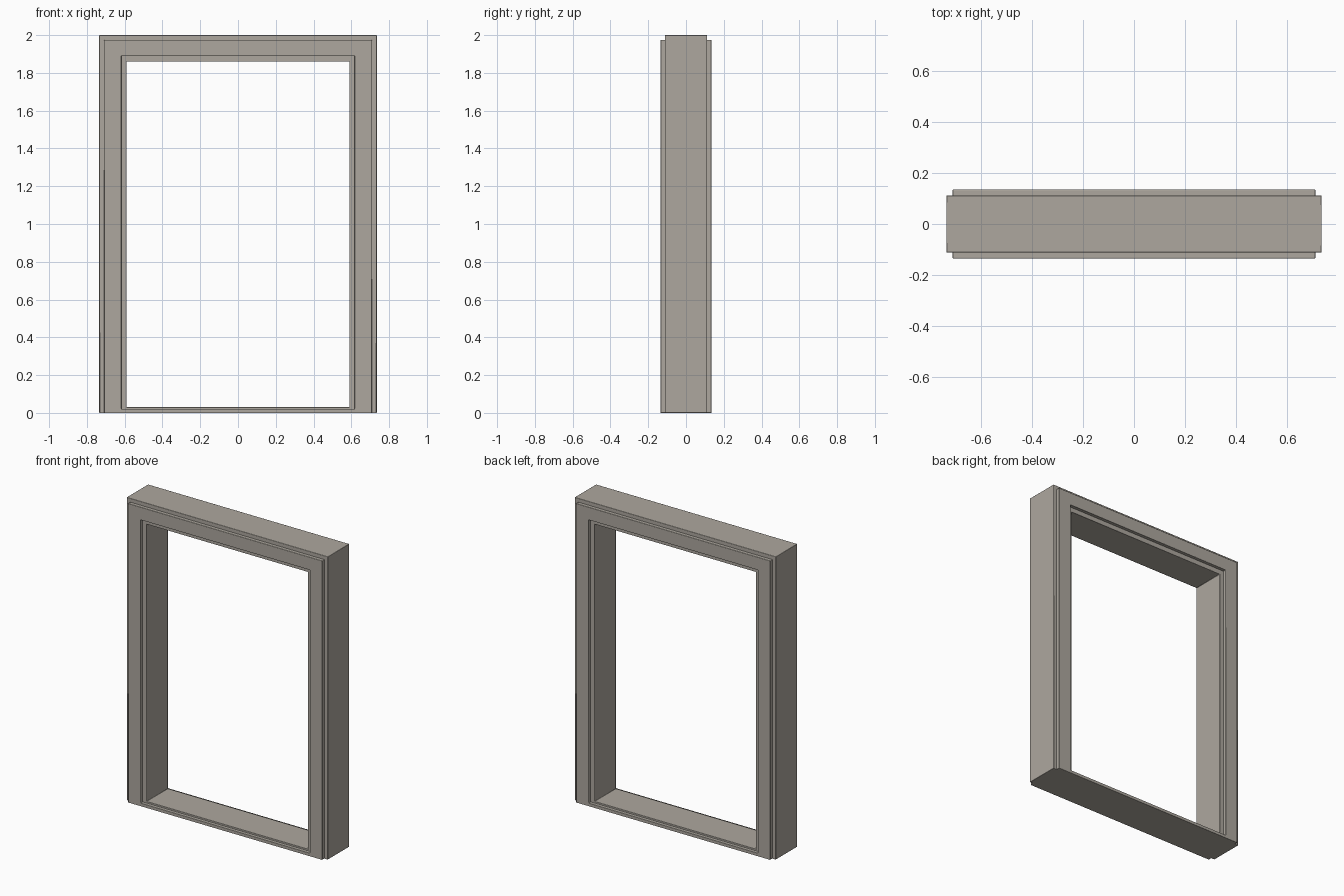
import bpy, bmesh

if "Cube" in bpy.data.objects:
    bpy.data.objects.remove(bpy.data.objects["Cube"])

stone = bpy.data.materials.new("warm grey")
stone.diffuse_color = (0.42, 0.39, 0.345, 1)
stone.use_nodes = True
stone.node_tree.nodes["Principled BSDF"].inputs["Base Color"].default_value = stone.diffuse_color


def ring(name, outer, inner, y0, y1):
    """Mitred rectangular frame; outer/inner are (half width, bottom, top)."""
    bm = bmesh.new()
    loops = []
    for (w, b, t), y in ((outer, y0), (outer, y1), (inner, y1), (inner, y0)):
        loops.append([bm.verts.new((x, y, z))
                      for x, z in ((-w, b), (w, b), (w, t), (-w, t))])
    for k in range(4):
        a, c = loops[k], loops[(k + 1) % 4]
        for i in range(4):
            j = (i + 1) % 4
            bm.faces.new((a[i], a[j], c[j], c[i]))
    bmesh.ops.recalc_face_normals(bm, faces=bm.faces)
    me = bpy.data.meshes.new(name)
    bm.to_mesh(me)
    bm.free()
    me.materials.append(stone)
    ob = bpy.data.objects.new(name, me)
    bpy.context.collection.objects.link(ob)
    # softened edges
    bev = ob.modifiers.new("soft edges", "BEVEL")
    bev.width = 0.003
    bev.segments = 2
    bpy.context.view_layer.objects.active = ob
    ob.select_set(True)
    bpy.ops.object.shade_smooth_by_angle()
    ob.select_set(False)


# jamb, head and sill
ring("door_frame", (0.735, 0, 2.0), (0.59, 0.03, 1.86), -0.112, 0.112)

# raised casing on both faces
for side, name in ((-1, "front_casing"), (1, "back_casing")):
    ring(name, (0.71, 0, 1.975), (0.618, 0.02, 1.89),
         *sorted((side * 0.105, side * 0.135)))
